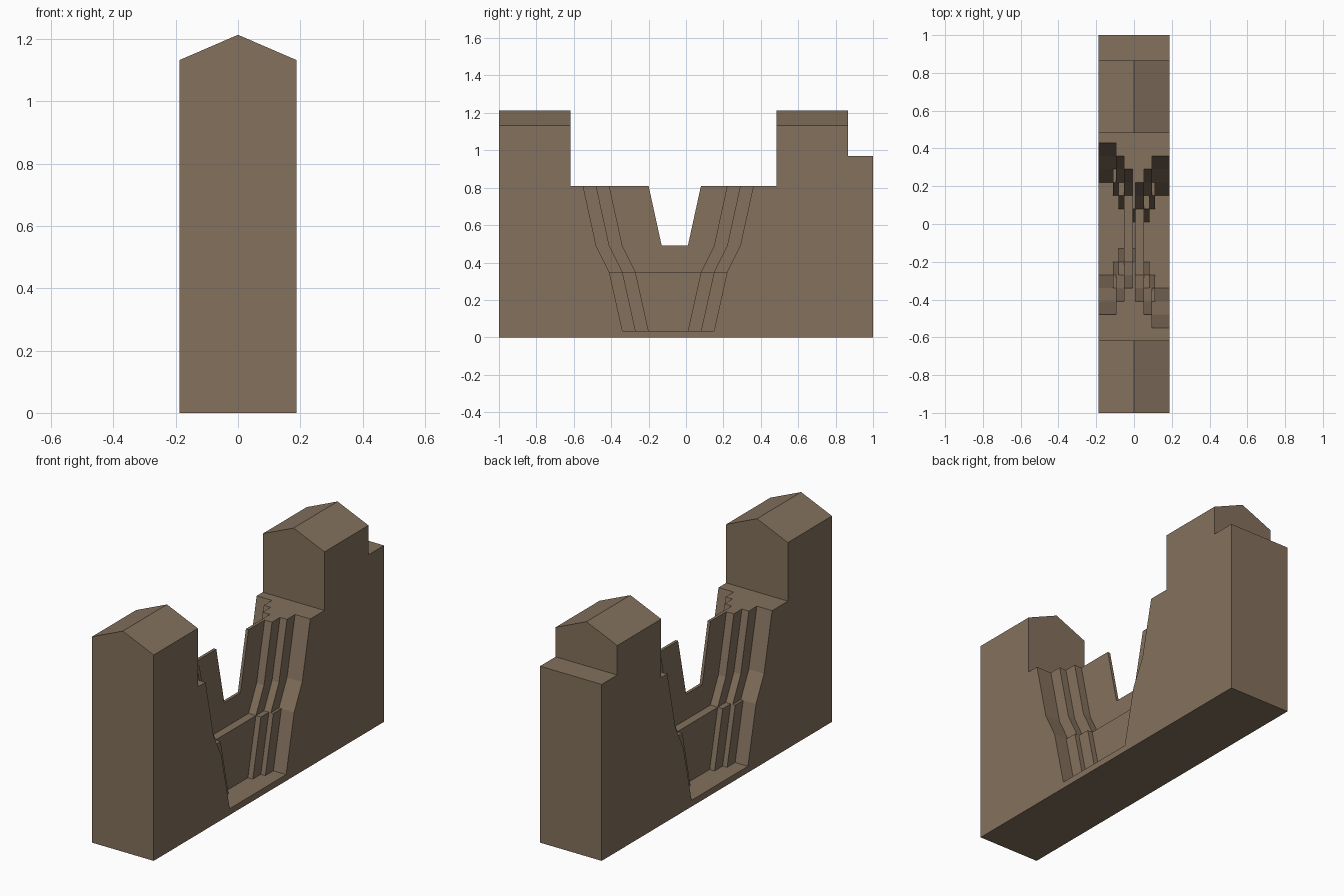
import bpy, bmesh
from mathutils import Vector

if "Cube" in bpy.data.objects:
    bpy.data.objects.remove(bpy.data.objects["Cube"])

HALF = 0.1875      # half thickness of the wall
CY = -0.06         # centre of the breach along y

mat = bpy.data.materials.new("brown stone")
mat.diffuse_color = (0.23, 0.165, 0.11, 1)
mat.use_nodes = True
mat.node_tree.nodes["Principled BSDF"].inputs["Base Color"].default_value = mat.diffuse_color


def prism(name, points, direction):
    """Extrude a closed polygon along a vector."""
    bm = bmesh.new()
    face = bm.faces.new([bm.verts.new(p) for p in points])
    ext = bmesh.ops.extrude_face_region(bm, geom=[face])
    bmesh.ops.translate(bm, vec=Vector(direction),
                        verts=[v for v in ext["geom"] if isinstance(v, bmesh.types.BMVert)])
    bmesh.ops.recalc_face_normals(bm, faces=bm.faces)
    me = bpy.data.meshes.new(name)
    bm.to_mesh(me)
    bm.free()
    me.materials.append(mat)
    ob = bpy.data.objects.new(name, me)
    bpy.context.collection.objects.link(ob)
    return ob


# Wall with two towers and a low end step (side outline)
outline = [(-1, 0), (1, 0), (1, .97), (.865, .97), (.865, 1.213), (.483, 1.213),
           (.483, .81), (-.617, .81), (-.617, 1.213), (-1, 1.213)]
wall = prism("castle_wall", [(-HALF, y, z) for y, z in outline], (2 * HALF, 0, 0))


def cut(cutter):
    cutter.hide_render = True
    mod = wall.modifiers.new("cut", 'BOOLEAN')
    mod.operation = 'DIFFERENCE'
    mod.solver = 'EXACT'
    mod.object = cutter
    bpy.context.view_layer.objects.active = wall
    bpy.ops.object.modifier_apply(modifier=mod.name)
    bpy.data.objects.remove(cutter)


def slot(profile, x0, x1):
    cut(prism("slot_cutter", [(x0, y, z) for y, z in profile], (x1 - x0, 0, 0)))


# Gabled tower roofs
for s in (-1, 1):
    slope = (1.213 - 1.132) / HALF
    tri = [(0, 1.213), (s * .3, 1.213 - slope * .3), (s * .3, 1.4), (0, 1.4)]
    cut(prism("roof_cutter", [(x, -1.2, z) for x, z in tri], (0, 2.4, 0)))

# Narrow gap through the whole thickness
slot([(-.13, .49), (.01, .49), (.08, .81), (.102, .91), (-.222, .91), (-.20, .81)], -.3, .3)

# Stepped recesses; the far side is the near side turned half round
for s in (1, -1):
    for i, (low_x, high_x) in enumerate([(.11, .095), (.083, .053), (.053, .008)]):
        c, d = CY - s * .035, .07 * i
        widths = [(.245, .035), (.315, .35), (.385, .49), (.455, .81)]
        left = [(c - w + d, z) for w, z in widths]
        right = [(c + w - d, z) for w, z in widths]
        # full-height recess in front of the low core
        slot(left + [(left[3][0], .805 + .02)] + [(right[3][0], .825)] + right[::-1],
             s * low_x, s * .3)
        # deeper recess above the ledge
        slot(left[1:] + [(left[3][0], .825)] + [(right[3][0], .825)] + right[:0:-1],
             s * high_x, s * .3)
